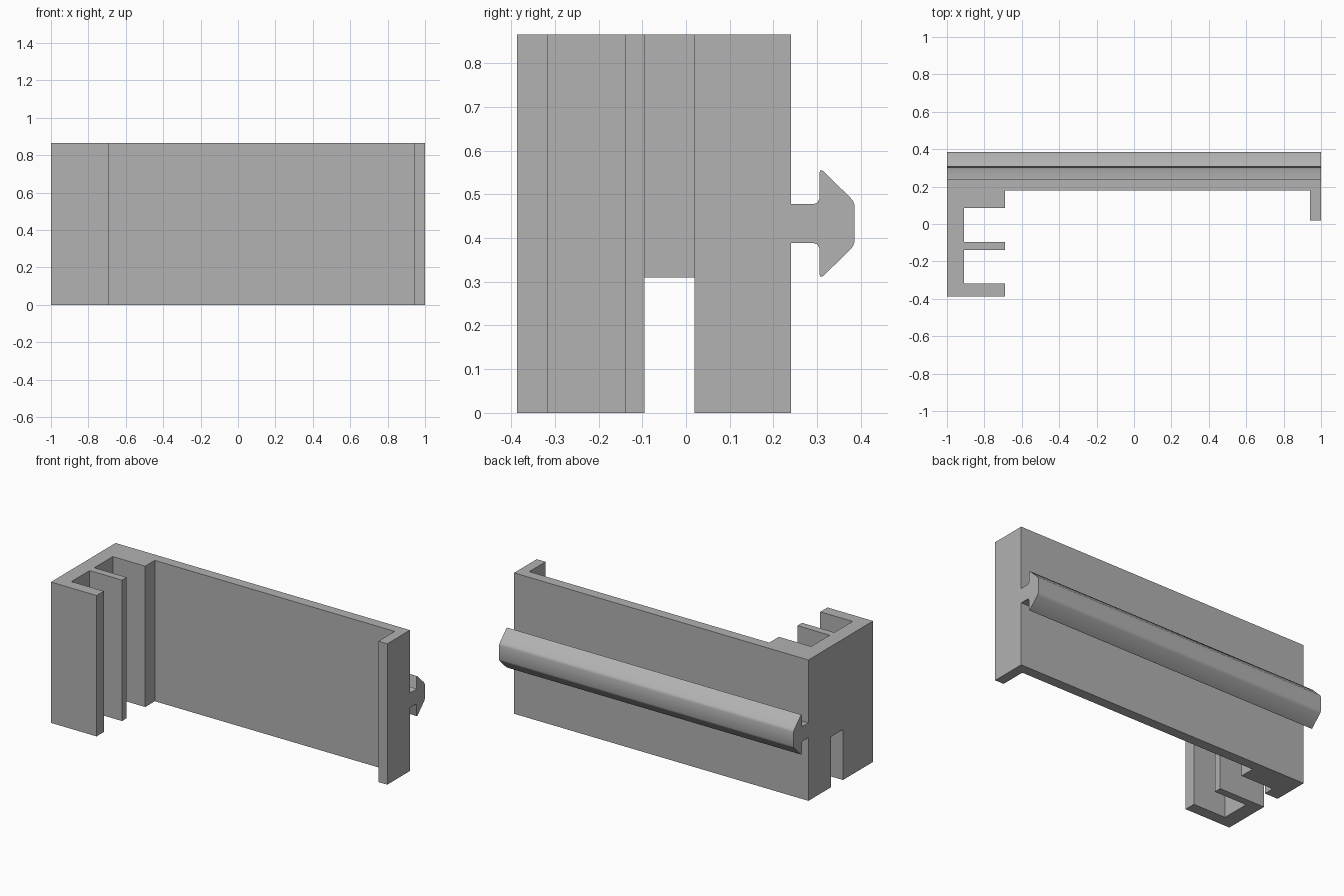
import bpy
import bmesh
import math
from mathutils import Vector

cube = bpy.data.objects.get("Cube")
if cube:
    bpy.data.objects.remove(cube, do_unlink=True)

grey = bpy.data.materials.new("plain grey")
grey.use_nodes = True
GREY = (0.445, 0.445, 0.445, 1)
grey.diffuse_color = GREY
grey.node_tree.nodes["Principled BSDF"].inputs["Base Color"].default_value = GREY


def extrude(name, points, direction):
    """Sweep a closed planar outline along a direction."""
    bm = bmesh.new()
    face = bm.faces.new([bm.verts.new(p) for p in points])
    result = bmesh.ops.extrude_face_region(bm, geom=[face])
    moved = [v for v in result["geom"] if isinstance(v, bmesh.types.BMVert)]
    bmesh.ops.translate(bm, verts=moved, vec=Vector(direction))
    bmesh.ops.recalc_face_normals(bm, faces=bm.faces)
    mesh = bpy.data.meshes.new(name)
    bm.to_mesh(mesh)
    bm.free()
    mesh.materials.append(grey)
    obj = bpy.data.objects.new(name, mesh)
    bpy.context.collection.objects.link(obj)
    return obj


def activate(obj):
    bpy.ops.object.select_all(action="DESELECT")
    obj.select_set(True)
    bpy.context.view_layer.objects.active = obj


# Channel body: back wall, right lip and the slotted left column
HEIGHT = 0.865
wall, fin = -0.91, -0.69
outline = [
    (-1, -0.387), (fin, -0.387), (fin, -0.317), (wall, -0.317),
    (wall, -0.14), (fin, -0.14), (fin, -0.095), (wall, -0.095),
    (wall, 0.085), (fin, 0.085), (fin, 0.178), (0.94, 0.178),
    (0.94, 0.02), (1, 0.02), (1, 0.24), (-1, 0.24),
]
body = extrude("channel_body", [(x, y, 0) for x, y in outline], (0, 0, HEIGHT))

# Notch through the foot of the side wall
notch = [(-0.095, -0.1), (0.02, -0.1), (0.02, 0.31), (-0.095, 0.31)]
cutter = extrude("notch_cutter", [(-1.1, y, z) for y, z in notch], (0.3, 0, 0))
cutter.hide_render = True
cut = body.modifiers.new("notch", "BOOLEAN")
cut.operation = "DIFFERENCE"
cut.solver = "EXACT"
cut.object = cutter
activate(body)
bpy.ops.object.modifier_apply(modifier=cut.name)
bpy.data.objects.remove(cutter, do_unlink=True)

# Arrow-shaped clip rail along the back, mirrored about its centre line
MID = 0.433
half = [
    (0.24, 0.045), (0.293, 0.045), (0.301, 0.048), (0.305, 0.057),
    (0.305, 0.116), (0.308, 0.122), (0.314, 0.12), (0.376, 0.059),
    (0.382, 0.052), (0.385, 0.043),
]
profile = half + [(y, -z) for y, z in reversed(half)]
rail = extrude("clip_rail", [(-1, y, MID + z) for y, z in profile], (2, 0, 0))
activate(rail)
bpy.ops.object.shade_smooth_by_angle(angle=math.radians(40))
